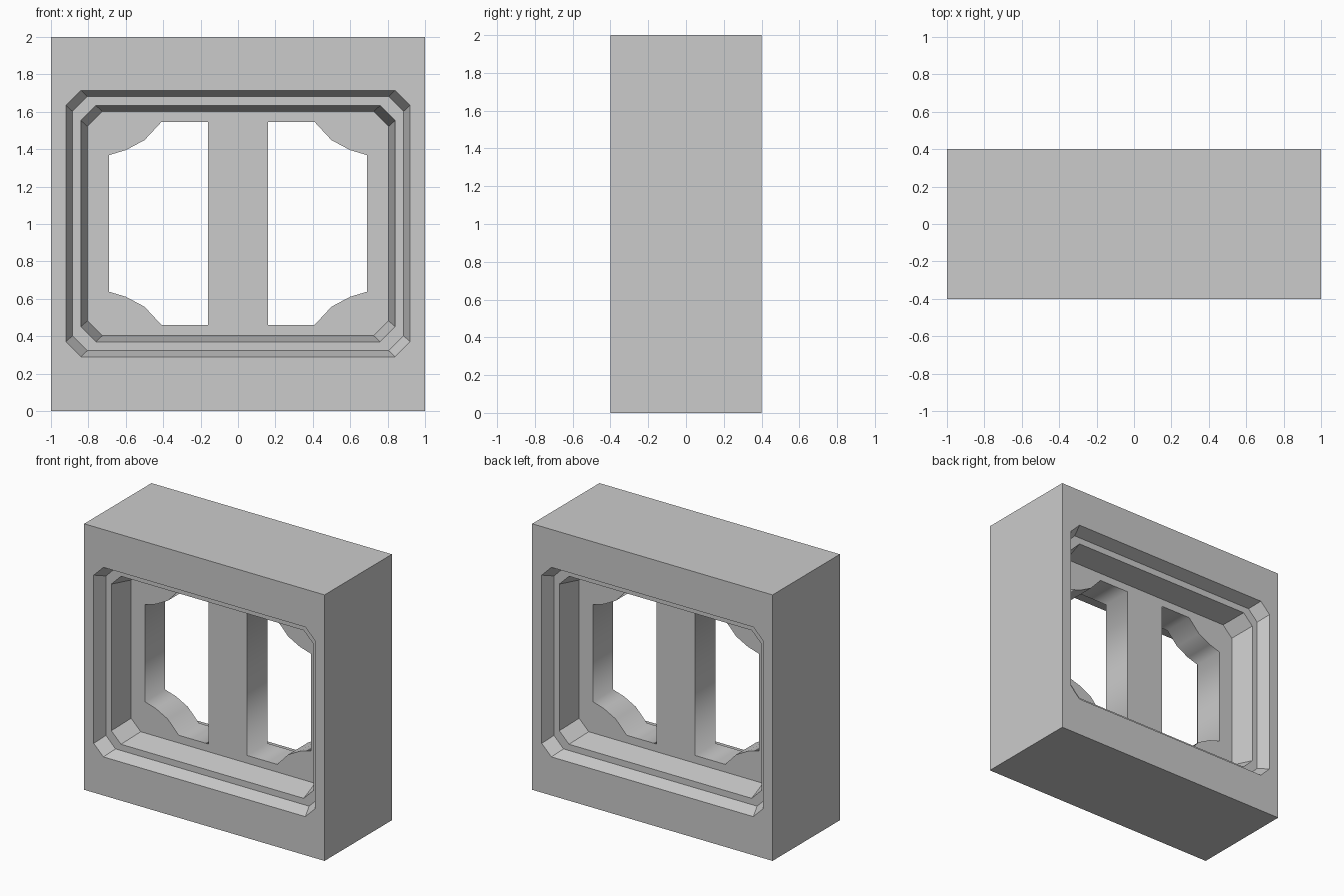
import bpy, bmesh, math

if "Cube" in bpy.data.objects:
    bpy.data.objects.remove(bpy.data.objects["Cube"])

ZC = 1.003  # height of the opening's centre


def octagon(hw, z0, z1, c):
    """Chamfered rectangle as eight (x, z) points, counter-clockwise."""
    return [(-hw + c, z0), (hw - c, z0), (hw, z0 + c), (hw, z1 - c),
            (hw - c, z1), (-hw + c, z1), (-hw, z1 - c), (-hw, z0 + c)]


# Wall block with a stepped, tapered opening on both faces
profile = [(octagon(1.0, 0.0, 2.0, 0.0), 0.40),
           (octagon(0.92, 0.29, 1.715, 0.08), 0.40),
           (octagon(0.885, 0.323, 1.682, 0.08), 0.305),
           (octagon(0.84, 0.37, 1.633, 0.08), 0.305),
           (octagon(0.805, 0.403, 1.602, 0.08), 0.12)]
levels = [(p, -d) for p, d in profile] + [(p, d) for p, d in reversed(profile)]

bm = bmesh.new()
loops = [[bm.verts.new((x, y, z)) for x, z in pts] for pts, y in levels]
for k, a in enumerate(loops):
    b = loops[(k + 1) % len(loops)]
    for i in range(8):
        j = (i + 1) % 8
        bm.faces.new((a[i], a[j], b[j], b[i]))
bmesh.ops.remove_doubles(bm, verts=bm.verts, dist=1e-5)
bmesh.ops.recalc_face_normals(bm, faces=bm.faces)
mesh = bpy.data.meshes.new("wall_frame")
bm.to_mesh(mesh)
bm.free()
frame = bpy.data.objects.new("wall_frame", mesh)
bpy.context.collection.objects.link(frame)

# Central panel with two window holes, its rim sunk into the frame
corner = [(0.41, 0.542), (0.50, 0.445), (0.60, 0.392), (0.69, 0.365)]
half = [(0.16, 0.542)] + corner
right = [(x, ZC + h) for x, h in half] + [(x, ZC - h) for x, h in reversed(half)]
left = [(-x, z) for x, z in right]

curve = bpy.data.curves.new("window_panel", 'CURVE')
curve.dimensions = '2D'
curve.fill_mode = 'BOTH'
curve.extrude = 0.12
for pts in (octagon(0.82, 0.388, 1.617, 0.08), right, left):
    s = curve.splines.new('POLY')
    s.points.add(len(pts) - 1)
    for p, (x, z) in zip(s.points, pts):
        p.co = (x, z, 0, 1)
    s.use_cyclic_u = True
panel = bpy.data.objects.new("window_panel", curve)
panel.rotation_euler = (math.pi / 2, 0, 0)
bpy.context.collection.objects.link(panel)
bpy.context.view_layer.objects.active = panel
panel.select_set(True)
bpy.ops.object.convert(target='MESH')
